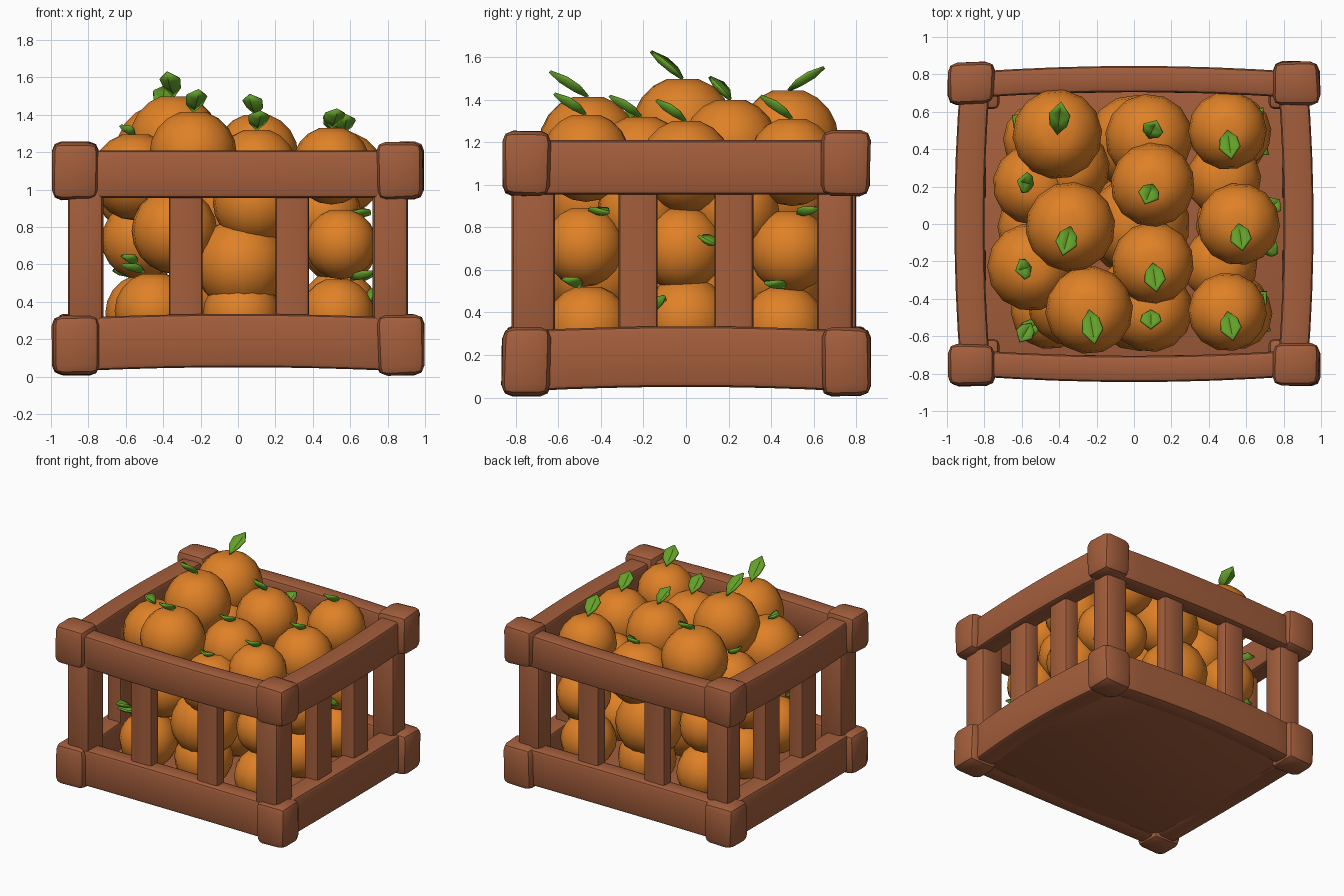
import bpy, bmesh, math, random
from mathutils import Vector

if "Cube" in bpy.data.objects:
    bpy.data.objects.remove(bpy.data.objects["Cube"])

random.seed(4)


def material(name, rgb):
    m = bpy.data.materials.new(name)
    m.diffuse_color = (*rgb, 1)
    m.use_nodes = True
    m.node_tree.nodes["Principled BSDF"].inputs["Base Color"].default_value = m.diffuse_color
    return m


WOOD = material("brown wood", (0.37, 0.112, 0.045))
PEEL = material("orange peel", (0.74, 0.22, 0.02))
GREEN = material("leaf green", (0.125, 0.35, 0.022))


def finish(bm, name, mat, angle=40):
    bmesh.ops.recalc_face_normals(bm, faces=bm.faces)
    me = bpy.data.meshes.new(name)
    bm.to_mesh(me)
    bm.free()
    me.materials.append(mat)
    for p in me.polygons:
        p.use_smooth = True
    me.set_sharp_from_angle(angle=math.radians(angle))
    ob = bpy.data.objects.new(name, me)
    bpy.context.collection.objects.link(ob)
    return ob


def beam(name, lo, hi, bevel=0.03, axis=None, bow=(0, 0, 0), jitter=0.0):
    """Rounded wooden block from corner lo to corner hi, bowed in the middle."""
    lo, hi = Vector(lo), Vector(hi)
    mid, size = (lo + hi) / 2, hi - lo
    bm = bmesh.new()
    bmesh.ops.create_cube(bm, size=1)
    for v in bm.verts:
        v.co = Vector(a * b for a, b in zip(v.co, size))
        v.co += Vector(random.uniform(-jitter, jitter) for _ in range(3))
    bmesh.ops.bevel(bm, geom=bm.edges[:], offset=bevel, segments=2,
                    profile=0.5, affect='EDGES')
    if axis is not None:
        normal = Vector((0, 0, 0))
        normal[axis] = 1
        for i in range(1, 8):
            bmesh.ops.bisect_plane(
                bm, geom=bm.verts[:] + bm.edges[:] + bm.faces[:],
                plane_co=normal * size[axis] * (i / 8 - 0.5), plane_no=normal)
        for v in bm.verts:
            t = 2 * v.co[axis] / size[axis]
            v.co += Vector(bow) * (1 - t * t)
    for v in bm.verts:
        v.co += mid
    return finish(bm, name, WOOD)


# Corner posts with a chunky block at both ends
for sx in (-1, 1):
    for sy, y_out in ((-1, 0.82), (1, 0.785)):
        def span(a, b, s):
            return min(a * s, b * s), max(a * s, b * s)
        x0, x1 = span(0.72, 0.91, sx)
        y0, y1 = span(0.615, y_out, sy)
        beam("corner_post", (x0, y0, 0.2), (x1, y1, 1.1), 0.03)
        x0, x1 = span(0.745, 0.992, sx)
        y0, y1 = span(0.64, 0.865, sy)
        for z0, z1 in ((0.008, 0.33), (0.95, 1.255)):
            beam("corner_block", (x0, y0, z0), (x1, y1, z1), 0.05, jitter=0.008)

# Bowed rails along all four sides, low and high
for z0, z1, bz in ((0.03, 0.315, 0.02), (0.955, 1.21, 0.0)):
    for s in (-1, 1):
        y0, y1 = sorted((0.675 * s, 0.815 * s))
        beam("long_rail", (-0.85, y0, z0), (0.85, y1, z1), 0.025, 0, (0, 0.03 * s, bz))
        x0, x1 = sorted((0.77 * s, 0.93 * s))
        beam("side_rail", (x0, -0.75, z0), (x1, 0.75, z1), 0.025, 1, (0.03 * s, 0, bz))

# Two upright slats on every side
for s in (-1, 1):
    for c in (-0.28, 0.29):
        y0, y1 = sorted((0.7 * s, 0.8 * s))
        beam("long_side_slat", (c - 0.09, y0, 0.2), (c + 0.09, y1, 1.08), 0.02, 2)
    for c in (-0.225, 0.225):
        x0, x1 = sorted((0.79 * s, 0.91 * s))
        beam("short_side_slat", (x0, c - 0.092, 0.2), (x1, c + 0.092, 1.08), 0.02, 2)

# Floor board
beam("floor", (-0.87, -0.76, 0.05), (0.87, 0.76, 0.12), 0.01)


def orange(x, y, z, r):
    """Low-sided ball with a small dimple at the stalk."""
    bm = bmesh.new()
    bmesh.ops.create_uvsphere(bm, u_segments=14, v_segments=10, radius=r)
    spin = random.uniform(0, 1)
    for v in bm.verts:
        if v.co.z > 0.99 * r:
            v.co.z -= 0.1 * r
        a, b = v.co.x, v.co.y
        v.co.x = a * math.cos(spin) - b * math.sin(spin) + x
        v.co.y = a * math.sin(spin) + b * math.cos(spin) + y
        v.co.z += z
    finish(bm, "orange", PEEL, 60)


def leaf(base, tip, width=0.055):
    """Folded, pointed leaf running from base to tip."""
    base, tip = Vector(base), Vector(tip)
    d = tip - base
    side = d.cross(Vector((0, 0, 1))).normalized()
    up = side.cross(d).normalized()
    bm = bmesh.new()
    spine = [bm.verts.new(base + d * t - up * h)
             for t, h in ((0, 0), (0.35, 0.01), (0.7, 0.012), (1, 0))]
    for s in (-1, 1):
        edge = [bm.verts.new(base + d * t + side * s * width * w + up * 0.015)
                for t, w in ((0.3, 0.8), (0.65, 1.0))]
        bm.faces.new((spine[0], spine[1], edge[0]))
        bm.faces.new((spine[1], spine[2], edge[1], edge[0]))
        bm.faces.new((spine[2], spine[3], edge[1]))
    ob = finish(bm, "leaf", GREEN, 25)
    mod = ob.modifiers.new("thickness", 'SOLIDIFY')
    mod.thickness = 0.014
    mod.offset = 0


# Top oranges: x, y, z, radius, then leaf direction
top = [
    (-0.41, 0.48, 1.215, 0.24, (0.02, 0.17, 0.11)),
    (-0.34, -0.015, 1.27, 0.24, (-0.04, -0.15, 0.13)),
    (-0.24, -0.46, 1.19, 0.235, (0.03, -0.18, 0.12)),
    (0.10, 0.21, 1.185, 0.225, (-0.04, -0.1, 0.11)),
    (0.10, -0.21, 1.11, 0.22, (0.02, -0.15, 0.10)),
    (0.50, 0.50, 1.11, 0.21, (0.02, -0.15, 0.11)),
    (0.56, 0.0, 1.09, 0.22, (0.02, -0.14, 0.10)),
    (0.50, -0.47, 1.13, 0.21, (0.03, -0.15, 0.10)),
    (-0.54, 0.21, 0.98, 0.215, (-0.08, 0.02, 0.07)),
    (-0.55, -0.23, 1.07, 0.235, (-0.08, -0.02, 0.05)),
    (0.08, 0.46, 0.97, 0.235, (0.04, 0.09, 0.07)),
    (0.09, -0.46, 0.93, 0.225, (0.0, -0.10, 0.06)),
]
for x, y, z, r, d in top:
    orange(x, y, z, r)
    base = Vector((x, y, z + 0.95 * r))
    leaf(base, base + Vector(d))

# Oranges filling the crate, seen between the slats
fill = [
    (-0.34, -0.42, 0.78, 0.23), (-0.52, -0.02, 0.73, 0.21), (0.02, -0.43, 0.60, 0.25),
    (0.55, -0.48, 0.71, 0.19), (-0.45, -0.46, 0.35, 0.21), (0.53, -0.46, 0.33, 0.20),
    (0.55, -0.02, 0.70, 0.20), (0.54, 0.0, 0.36, 0.21), (0.54, 0.49, 0.69, 0.195),
    (0.52, 0.46, 0.33, 0.20), (0.48, 0.24, 0.88, 0.20), (0.46, -0.22, 0.87, 0.20),
    (-0.50, 0.45, 0.71, 0.20), (-0.48, 0.44, 0.34, 0.21), (-0.50, 0.0, 0.34, 0.21),
    (0.0, 0.44, 0.60, 0.25), (0.02, 0.45, 0.32, 0.21), (0.0, 0.0, 0.45, 0.27),
    (0.03, 0.0, 0.86, 0.27), (0.02, -0.45, 0.33, 0.21), (-0.35, 0.3, 0.95, 0.22),
]
for x, y, z, r in fill:
    orange(x, y, z, r)

# Leaves poking out low down: base and direction
for base, d in [
    ((-0.50, -0.52, 0.56), (-0.12, -0.08, 0.04)), ((0.60, -0.50, 0.52), (0.13, -0.07, 0.04)),
    ((0.61, -0.46, 0.88), (0.10, 0.10, -0.01)), ((0.60, 0.52, 0.86), (0.09, 0.10, 0.03)),
    ((0.60, 0.47, 0.52), (0.12, -0.10, 0.02)), ((0.70, 0.06, 0.76), (0.08, 0.07, -0.04)),
    ((-0.55, 0.47, 0.54), (-0.12, 0.06, 0.03)), ((-0.55, 0.50, 0.90), (-0.10, 0.08, 0.03)),
    ((-0.55, -0.53, 0.60), (-0.06, -0.10, 0.05)), ((0.70, -0.16, 0.40), (0.06, 0.06, 0.08)),
]:
    leaf(base, Vector(base) + Vector(d), 0.045)
